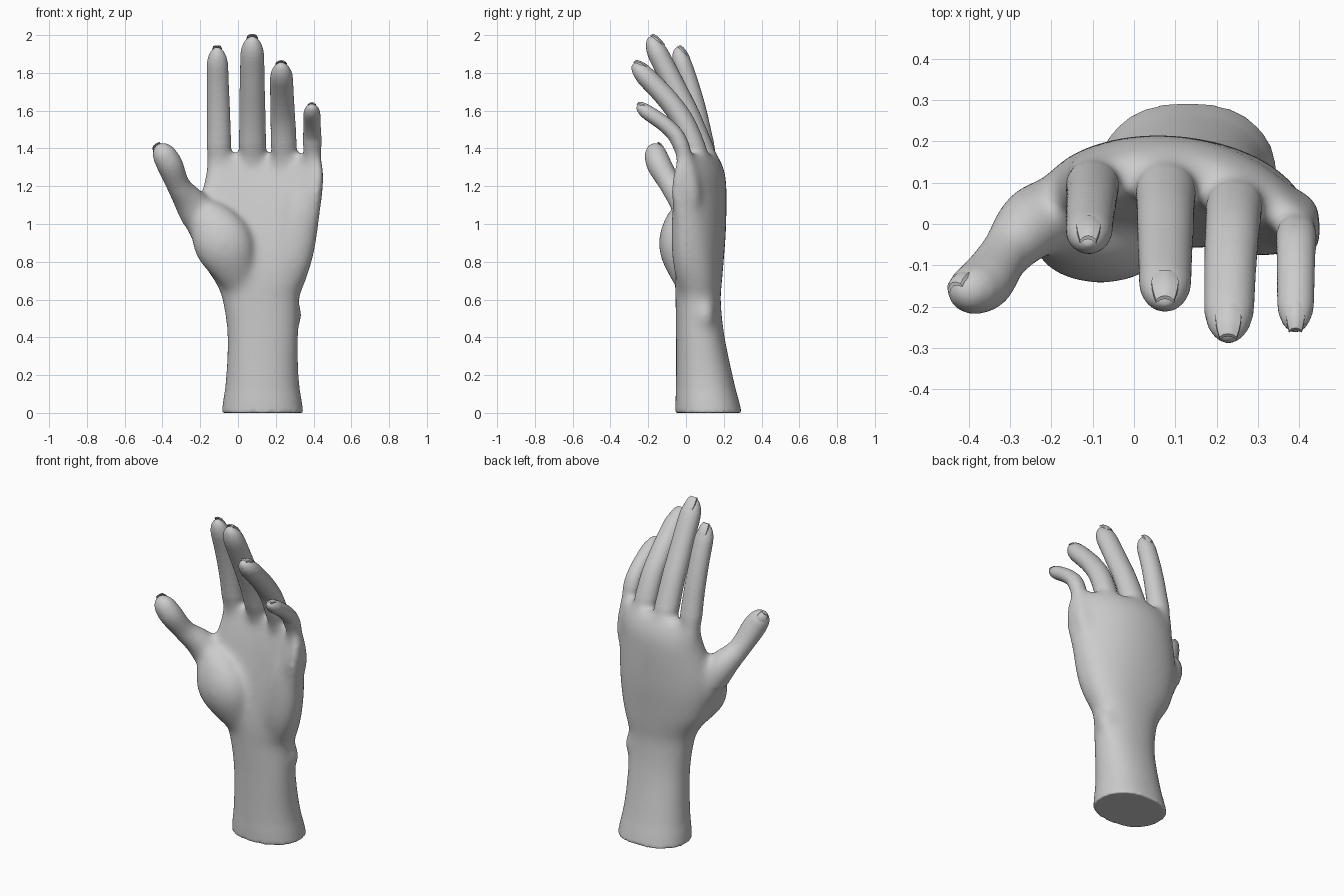
import bpy, bmesh, math
from mathutils import Vector, Matrix

if "Cube" in bpy.data.objects:
    bpy.data.objects.remove(bpy.data.objects["Cube"])

skin = bpy.data.materials.new("plain grey")
skin.diffuse_color = (0.6, 0.6, 0.6, 1)
skin.use_nodes = True
skin.node_tree.nodes["Principled BSDF"].inputs["Base Color"].default_value = skin.diffuse_color
X = Vector((1, 0, 0))
TIP = 1.9  # length of the rounded fingertip in radii


def spline(rows, steps=8):
    """Catmull-Rom sampling of a list of equal-length tuples."""
    out = []
    for i in range(len(rows) - 1):
        a, b, c, d = (rows[max(0, min(len(rows) - 1, i + k))] for k in (-1, 0, 1, 2))
        for t in (s / steps for s in range(steps)):
            out.append([0.5 * (2 * q + (r - p) * t + (2 * p - 5 * q + 4 * r - w) * t * t
                               + (3 * q - p - 3 * r + w) * t ** 3)
                        for p, q, r, w in zip(a, b, c, d)])
    return out + [list(rows[-1])]


def loft(bm, rings):
    """Skin closed rings of points and cap both ends."""
    loops = [[bm.verts.new(p) for p in ring] for ring in rings]
    n = len(loops[0])
    for lo, hi in zip(loops, loops[1:]):
        for i in range(n):
            bm.faces.new((lo[i], lo[(i + 1) % n], hi[(i + 1) % n], hi[i]))
    bm.faces.new(loops[0][::-1])
    bm.faces.new(loops[-1])


def finish(bm, name):
    bmesh.ops.recalc_face_normals(bm, faces=bm.faces)
    mesh = bpy.data.meshes.new(name)
    bm.to_mesh(mesh)
    bm.free()
    mesh.materials.append(skin)
    mesh.shade_smooth()
    ob = bpy.data.objects.new(name, mesh)
    bpy.context.collection.objects.link(ob)
    return ob


def tube(bm, stations, flat, tip=1.4, n=20):
    """Elliptical tube through (x, y, z, radius) with a rounded tip."""
    rows = spline(stations, 12)
    end = Vector(rows[-1][:3])
    for i, row in enumerate(rows):
        row.append((Vector(rows[min(i + 1, len(rows) - 1)][:3])
                    - Vector(rows[max(i - 1, 0)][:3])).normalized())
    rings = []
    for x, y, z, r, t in rows:
        p = Vector((x, y, z))
        near = min(1, (end - p).length / (tip * r))
        r *= max(0.15, math.sqrt(1 - (1 - near) ** 2))
        u = (X - t * X.dot(t)).normalized()
        v = t.cross(u)
        rings.append([p + u * r * math.cos(a) + v * r * flat * math.sin(a)
                      for a in (2 * math.pi * k / n for k in range(n))])
    loft(bm, rings)


# Forearm and palm: z, left, right, front, back
BODY = [(0, -.086, .346, -.056, .296), (.2, -.064, .322, -.054, .247), (.42, -.058, .32, -.054, .202),
        (.6, -.085, .325, -.056, .184), (.68, -.115, .353, -.058, .19), (.8, -.185, .39, -.05, .2),
        (1.0, -.22, .428, -.02, .214), (1.25, -.174, .453, .035, .212), (1.37, -.155, .438, .08, .165)]


def body_ring(row, n=48):
    """Oval that gets squarer, with sides curling forward, towards the knuckles."""
    z, x0, x1, y0, y1 = row
    up = max(0, min(1, (z - 0.62) / 0.55))
    e = 0.9 - 0.25 * up
    ring = []
    for k in range(n):
        c, s = math.cos(2 * math.pi * k / n), math.sin(2 * math.pi * k / n)
        x = (x0 + x1) / 2 + (x1 - x0) / 2 * math.copysign(abs(c) ** e, c)
        y = (y0 + y1) / 2 + (y1 - y0) / 2 * math.copysign(abs(s) ** e, s)
        ring.append((x, y - up * (x - 0.06) ** 2 * (1.05 if x > 0.06 else 0.6), z))
    return ring


# Fingers: base x, tip x, radius, then the (y, z) bend points from knuckle to tip
FINGERS = {
    "index": (-.097, -.111, .067, [(.12, 1.24), (.072, 1.52), (.022, 1.72), (-.05, 1.937)]),
    "middle": (.077, .075, .075, [(.13, 1.24), (.036, 1.52), (-.067, 1.74), (-.195, 1.993)]),
    "ring": (.246, .228, .072, [(.1, 1.2), (.015, 1.48), (-.09, 1.65), (-.282, 1.85)]),
    "little": (.394, .391, .054, [(.035, 1.15), (-.022, 1.4), (-.092, 1.51), (-.262, 1.628)]),
}


def finger_stations(x0, x1, r, bends):
    """Tapered finger whose slim root is buried in the palm."""
    last = len(bends) - 1
    (y, z), root = bends[0], 0.12
    return [(x0 + (0.06 - x0) * 0.15, y - 0.01, z - root, r * 0.5)] + [
        (x0 + (x1 - x0) * i / last, y, z, r * (1 - 0.16 * i / last))
        for i, (y, z) in enumerate(bends)]


# Thumb and the two palm pads
THUMB = [(-.1, .06, .84, .09), (-.228, .01, 1.08, .092), (-.312, -.075, 1.2, .064),
         (-.367, -.147, 1.325, .069), (-.427, -.168, 1.422, .052)]
THENAR = [(.03, .01, .62, .05), (-.06, -.036, .85, .152), (-.13, -.03, 1, .138), (-.19, -.01, 1.12, .08)]
HYPOTHENAR = [(.23, .02, .62, .07), (.285, .001, .82, .11), (.335, -.005, 1.08, .1), (.35, .02, 1.27, .06)]

# Hand: all volumes fused into one skin
bm = bmesh.new()
loft(bm, [body_ring(r) for r in spline(BODY)])
for data in FINGERS.values():
    tube(bm, finger_stations(*data), 0.88, TIP)
tube(bm, THUMB, 0.95, 1.1)
tube(bm, THENAR, 0.68)
tube(bm, HYPOTHENAR, 0.68)
# Wrist bone bump
bmesh.ops.create_uvsphere(bm, u_segments=20, v_segments=12, radius=1,
                          matrix=Matrix.Translation((.283, .1, .52)) @ Matrix.Diagonal((.06, .055, .085, 1)))
hand = finish(bm, "hand")
fuse = hand.modifiers.new("fuse", 'REMESH')
fuse.mode = 'VOXEL'
fuse.voxel_size = 0.009
bpy.context.view_layer.objects.active = hand
hand.select_set(True)
bpy.ops.object.modifier_apply(modifier="fuse")
hand.select_set(False)

# Melt the seams: light relaxing everywhere, strong on the palm, fading towards the digits
bm = bmesh.new()
bm.from_mesh(hand.data)
for k in range(60):
    if k < 5:
        zone = bm.verts[:]
    else:
        zone = [v for v in bm.verts if 0.06 + 0.001 * k < v.co.z < 1.43 - 0.0012 * k
                and not (v.co.x < -0.19 - 0.1 * (60 - k) / 60 and v.co.z > 1.0)]
    bmesh.ops.smooth_vert(bm, verts=zone, factor=0.5, use_axis_x=True, use_axis_y=True, use_axis_z=True)
bm.to_mesh(hand.data)
bm.free()
hand.data.shade_smooth()


# Nails: thin arched plates along the back of each fingertip
def nail(name, stations, hint, width, length, tip_len):
    tip, joint = Vector(stations[-1][:3]), Vector(stations[-2][:3])
    t = (tip - joint).normalized()
    back = (hint - t * hint.dot(t)).normalized()
    side = t.cross(back)
    r = stations[-1][3]
    rings = []
    for i in range(6):
        f = i / 5
        near = min(1, (0.012 + length * (1 - f)) / (tip_len * r))
        lift = r * 0.88 * math.sqrt(1 - (1 - near) ** 2)
        w = width * (0.85 + 0.6 * f - 0.8 * f * f)
        c = tip + t * (0.002 - length * (1 - f)) + back * lift
        arc = [c + side * w * a + back * (0.001 - 0.011 * a * a) for a in (-1, -.5, 0, .5, 1)]
        rings.append(arc + [p - back * 0.009 for p in reversed(arc)])
    bm = bmesh.new()
    loft(bm, rings)
    plate = finish(bm, name)
    bpy.context.view_layer.objects.active = plate
    plate.select_set(True)
    bpy.ops.object.shade_smooth_by_angle(angle=math.radians(40))
    plate.select_set(False)


for key, data in FINGERS.items():
    nail(key + "_nail", finger_stations(*data), Vector((0, 1, 0.3)), data[2] * 0.45, 0.08, TIP)
nail("thumb_nail", THUMB, Vector((-0.6, 0.75, 0.3)), 0.032, 0.07, 1.1)
